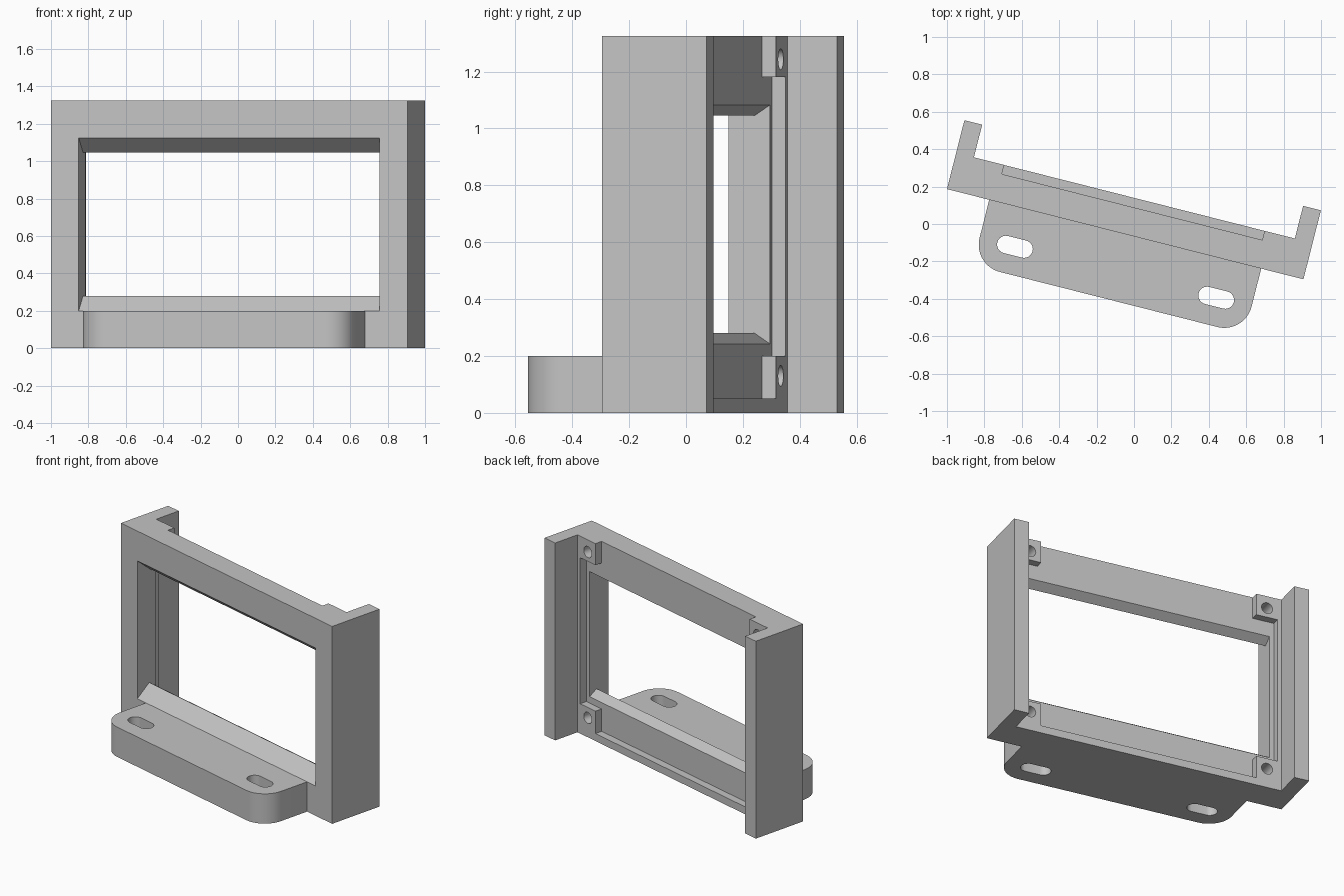
import bpy, bmesh
from math import sin, cos, pi, radians
from mathutils import Matrix, Vector

cube = bpy.data.objects.get("Cube")
if cube:
    bpy.data.objects.remove(cube, do_unlink=True)

grey = bpy.data.materials.new("light grey plastic")
grey.use_nodes = True
COLOUR = (0.55, 0.55, 0.55, 1)
grey.diffuse_color = COLOUR
grey.node_tree.nodes["Principled BSDF"].inputs["Base Color"].default_value = COLOUR

# Dimensions, measured along the width (u), depth (v) and height (z) of the frame
HALF, HEIGHT, BODY, WING = 0.983, 1.325, 0.20, 0.38
WING_IN = HALF - 0.098
FOOT_W, FOOT_D, FOOT_R = 0.75, 0.36, 0.15
PLACE = Matrix.Translation((-0.047, -0.0545, 0)) @ Matrix.Rotation(radians(-14.2), 4, "Z")
AXES = {"uv": lambda a, b, d: (a, b, d),
        "uz": lambda a, b, d: (a, d, b),
        "vz": lambda a, b, d: (d, a, b)}


def prism(name, plane, outline, start, end):
    """Extrude a closed outline lying in the given plane."""
    bm = bmesh.new()
    face = bm.faces.new([bm.verts.new(AXES[plane](a, b, start)) for a, b in outline])
    shift = Vector(AXES[plane](0, 0, end - start))
    new = bmesh.ops.extrude_face_region(bm, geom=[face])["geom"]
    bmesh.ops.translate(bm, vec=shift, verts=[g for g in new if isinstance(g, bmesh.types.BMVert)])
    bmesh.ops.recalc_face_normals(bm, faces=bm.faces)
    mesh = bpy.data.meshes.new(name)
    bm.to_mesh(mesh)
    bm.free()
    mesh.materials.append(grey)
    obj = bpy.data.objects.new(name, mesh)
    bpy.context.collection.objects.link(obj)
    return obj


def arc(cx, cy, r, a0, a1, n):
    return [(cx + r * cos(radians(a0 + (a1 - a0) * i / n)),
             cy + r * sin(radians(a0 + (a1 - a0) * i / n))) for i in range(n + 1)]


def cut(obj, cutters):
    """Subtract the cutters, bake the result and remove them."""
    for c in cutters:
        c.hide_render = True
        mod = obj.modifiers.new("cut", "BOOLEAN")
        mod.operation, mod.solver, mod.object = "DIFFERENCE", "EXACT", c
    bpy.context.view_layer.update()
    deps = bpy.context.evaluated_depsgraph_get()
    mesh = bpy.data.meshes.new_from_object(obj.evaluated_get(deps))
    obj.modifiers.clear()
    obj.data = mesh
    for c in cutters:
        bpy.data.objects.remove(c, do_unlink=True)


def mirrored(half):
    """Complete a right-hand half outline by mirroring it across u = 0."""
    return half + [(-a, b) for a, b in reversed(half)]


# Frame: shallow channel section with a wing at each end
frame = prism("frame", "uv", mirrored(
    [(HALF, 0), (HALF, WING), (WING_IN, WING), (WING_IN, BODY)]), 0, HEIGHT)

# Window with ridged sills at top and bottom
sill = [(-0.05, 0.20), (0, 0.20), (0.095, 0.28), (0.15, 0.243), (0.18, 0.243)]
window = prism("window_cutter", "vz",
               sill + [(v, HEIGHT - z) for v, z in reversed(sill)], -0.83, 0.83)

# Rear recess, stepped to leave a screw boss in every corner
recess = prism("recess_cutter", "uz", mirrored(
    [(0.718, 0.05), (0.718, 0.20), (0.86, 0.20), (0.86, 1.18),
     (0.718, 1.18), (0.718, HEIGHT + 0.1)]), 0.15, 0.26)

# Screw holes in the bosses
holes = [prism("screw_hole_cutter", "uz", arc(u, z, 0.037, 0, 345, 23), 0.06, 0.26)
         for u in (-0.79, 0.79) for z in (0.13, 1.243)]
cut(frame, [window, recess] + holes)

# Mounting foot with rounded front corners and two slots
foot = prism("mounting_foot", "uv", mirrored(
    arc(FOOT_W - FOOT_R, FOOT_R - FOOT_D, FOOT_R, -90, 0, 16) + [(FOOT_W, 0)]), 0, 0.20)
slots = [prism("slot_cutter", "uv",
               arc(u + 0.05, -0.21, 0.047, -90, 90, 12) + arc(u - 0.05, -0.21, 0.047, 90, 270, 12),
               -0.1, 0.3) for u in (-0.555, 0.555)]
cut(foot, slots)

# Turn the assembly into place and smooth the round surfaces
for obj in (frame, foot):
    obj.data.transform(PLACE)
    bpy.ops.object.select_all(action="DESELECT")
    obj.select_set(True)
    bpy.context.view_layer.objects.active = obj
    bpy.ops.object.shade_smooth_by_angle(angle=radians(25))
